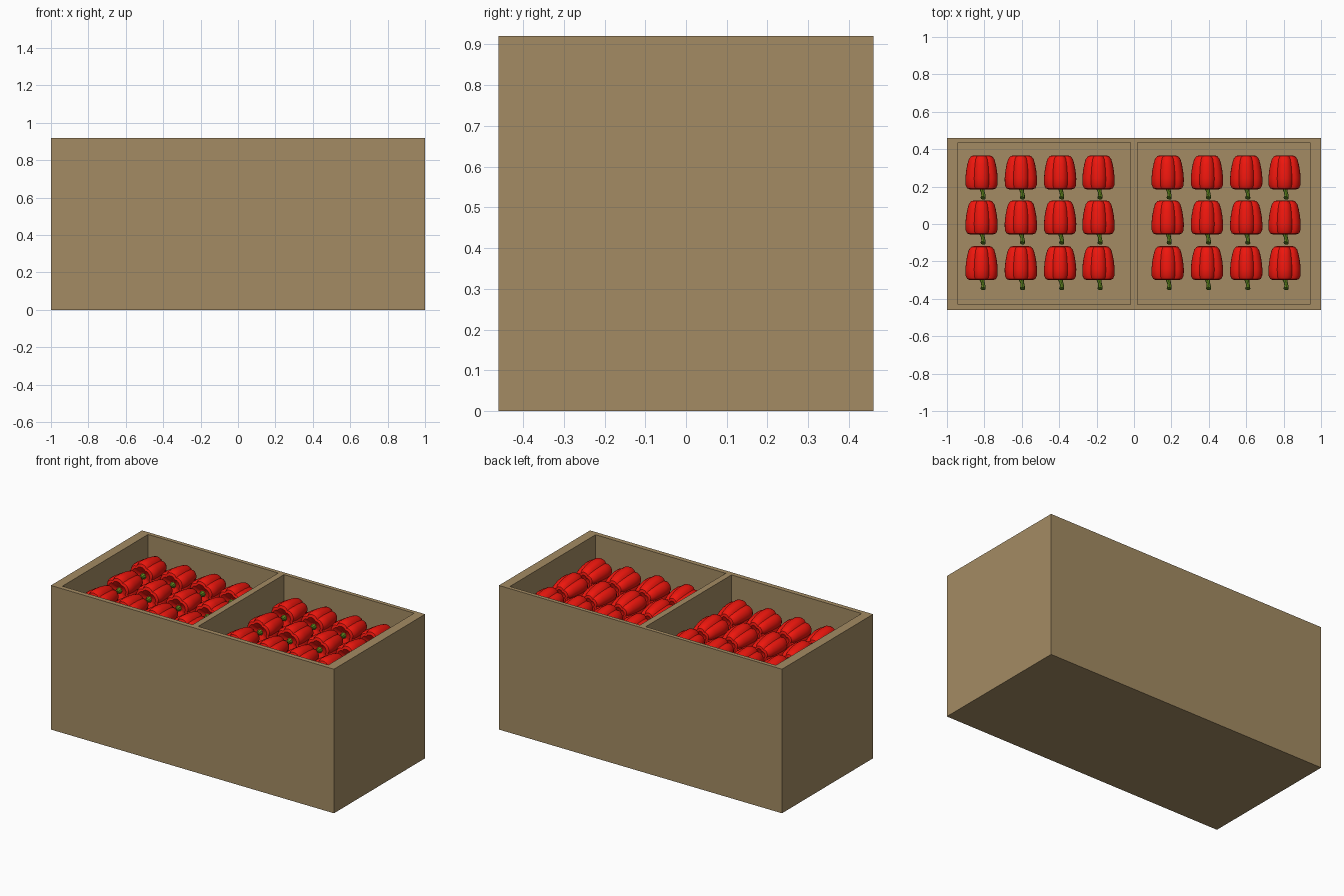
import bpy, bmesh, math
from mathutils import Vector

if "Cube" in bpy.data.objects:
    bpy.data.objects.remove(bpy.data.objects["Cube"])


def material(name, rgb):
    m = bpy.data.materials.new(name)
    m.diffuse_color = (*rgb, 1)
    m.use_nodes = True
    m.node_tree.nodes["Principled BSDF"].inputs["Base Color"].default_value = m.diffuse_color
    return m


wood = material("wood", (0.37, 0.26, 0.125))
red = material("pepper_red", (0.86, 0.008, 0.004))
green = material("stem_green", (0.13, 0.26, 0.015))


def mesh_object(name, bm, mat):
    bmesh.ops.recalc_face_normals(bm, faces=bm.faces[:])
    me = bpy.data.meshes.new(name)
    bm.to_mesh(me)
    bm.free()
    me.materials.append(mat)
    ob = bpy.data.objects.new(name, me)
    bpy.context.collection.objects.link(ob)
    return ob


def skin(bm, rings):
    """Bridge closed rings of points and cap both ends."""
    vs = [[bm.verts.new(p) for p in r] for r in rings]
    n = len(vs[0])
    for a, b in zip(vs, vs[1:]):
        for i in range(n):
            j = (i + 1) % n
            bm.faces.new((a[i], a[j], b[j], b[i]))
    bm.faces.new(vs[0][::-1])
    bm.faces.new(vs[-1])


# Crate: solid block with two recessed compartments
X, Y, H, FLOOR = 1.0, 0.46, 0.92, 0.68
xs = [-X, -0.94, -0.02, 0.02, 0.94, X]
ys = [-Y, -0.43, 0.435, Y]
bm = bmesh.new()
grid = [[bm.verts.new((x, y, H)) for y in ys] for x in xs]
base = [[bm.verts.new((x, y, 0)) for y in (-Y, Y)] for x in (-X, X)]
for i in range(5):
    for j in range(3):
        quad = [grid[i][j], grid[i + 1][j], grid[i + 1][j + 1], grid[i][j + 1]]
        if j == 1 and i in (1, 3):
            low = [bm.verts.new((v.co.x, v.co.y, FLOOR)) for v in quad]
            bm.faces.new(low)
            for k in range(4):
                m = (k + 1) % 4
                bm.faces.new((quad[k], quad[m], low[m], low[k]))
        else:
            bm.faces.new(quad)
(b00, b01), (b10, b11) = base
bm.faces.new((b00, b01, b11, b10))
bm.faces.new([b00, b10] + [g[0] for g in grid[::-1]])
bm.faces.new([b11, b01] + [g[-1] for g in grid])
bm.faces.new([b10, b11] + grid[-1][::-1])
bm.faces.new([b01, b00] + grid[0])
mesh_object("crate", bm, wood)

# Pepper body: lobed rings along y, (y, radius, groove depth)
profile = [(-0.066, 0.022, 0.0), (-0.080, 0.045, 0.1), (-0.090, 0.066, 0.14),
           (-0.084, 0.083, 0.16), (-0.066, 0.092, 0.16), (-0.030, 0.0925, 0.15),
           (0.010, 0.088, 0.14), (0.045, 0.081, 0.14), (0.072, 0.073, 0.15),
           (0.088, 0.060, 0.18), (0.092, 0.044, 0.2), (0.080, 0.016, 0.0)]
LOBES, SEG = 6, 36
rings = []
for y, r, d in profile:
    ring = []
    for k in range(SEG):
        a = 2 * math.pi * k / SEG
        rr = r * (1 - d * (1 - abs(math.cos(LOBES * a / 2)) ** 0.6))
        ring.append((rr * math.sin(a), y, rr * math.cos(a)))
    rings.append(ring)
bm = bmesh.new()
skin(bm, rings)
body = mesh_object("pepper", bm, red)

# Stem: short bent tube widening at the cut end
path = [(0, -0.060, 0, 0.020), (0.002, -0.085, 0, 0.014), (0.007, -0.105, 0.003, 0.010),
        (0.010, -0.122, 0.010, 0.011), (0.008, -0.136, 0.020, 0.014)]
bm = bmesh.new()
rings = []
for i, (x, y, z, r) in enumerate(path):
    a, b = path[max(i - 1, 0)], path[min(i + 1, len(path) - 1)]
    t = (Vector(b[:3]) - Vector(a[:3])).normalized()
    u = t.cross(Vector((0, 0, 1))).normalized()
    w = u.cross(t)
    rings.append([Vector((x, y, z)) + r * (math.cos(q) * u + math.sin(q) * w)
                  for q in (math.pi * k / 4 for k in range(8))])
skin(bm, rings)
stem = mesh_object("pepper_stem", bm, green)

# Shade smooth, keeping the grooves sharp
for ob in (body, stem):
    bpy.ops.object.select_all(action='DESELECT')
    ob.select_set(True)
    bpy.context.view_layer.objects.active = ob
    bpy.ops.object.shade_smooth_by_angle(angle=math.radians(30))

# Rows of peppers in both compartments
spots = [(x, y, 0.774) for x in (-0.815, -0.605, -0.395, -0.19, 0.18, 0.39, 0.60, 0.805)
         for y in (0.275, 0.034, -0.21)]
for part in (body, stem):
    part.location = spots[0]
    for s in spots[1:]:
        c = part.copy()
        c.location = s
        bpy.context.collection.objects.link(c)
